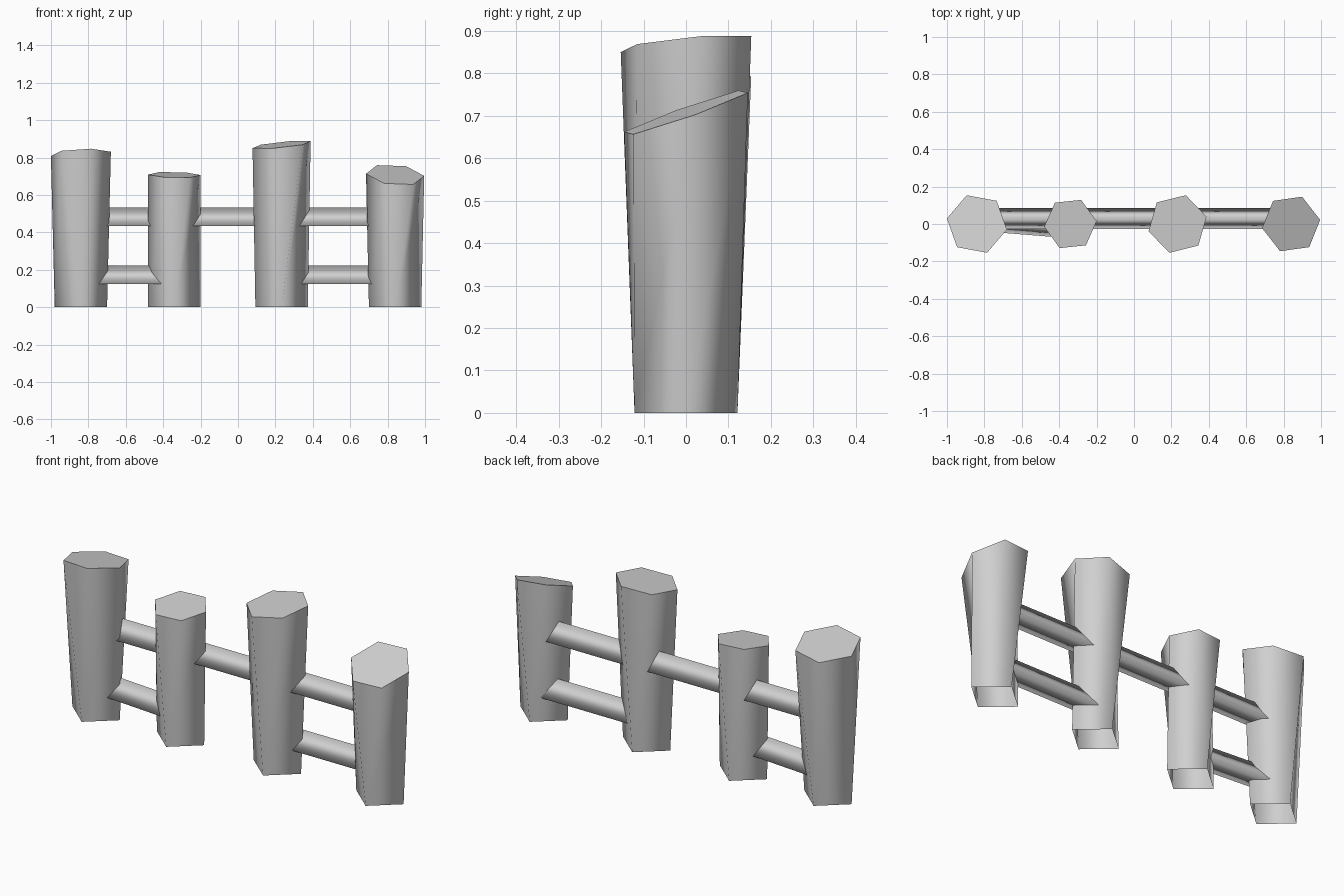
import bpy
import bmesh
from math import cos, sin, radians, tau
from mathutils import Vector

cube = bpy.data.objects.get("Cube")
if cube:
    bpy.data.objects.remove(cube, do_unlink=True)

grey = bpy.data.materials.new("plain_grey")
grey.use_nodes = True
GREY = (0.63, 0.63, 0.63, 1.0)
grey.diffuse_color = GREY
grey.node_tree.nodes["Principled BSDF"].inputs["Base Color"].default_value = GREY


def tube(name, start, end, cap_end=False):
    """Join two rings of points with smooth sides and an optional flat, sharp cap."""
    bm = bmesh.new()
    a = [bm.verts.new(p) for p in start]
    b = [bm.verts.new(p) for p in end]
    n = len(a)
    for i in range(n):
        j = (i + 1) % n
        bm.faces.new((a[i], a[j], b[j], b[i])).smooth = True
    if cap_end:
        cap = bm.faces.new(b)
        cap.smooth = False
        for edge in cap.edges:
            edge.smooth = False
    bmesh.ops.remove_doubles(bm, verts=bm.verts[:], dist=0.001)
    mesh = bpy.data.meshes.new(name)
    bm.to_mesh(mesh)
    bm.free()
    mesh.materials.append(grey)
    obj = bpy.data.objects.new(name, mesh)
    bpy.context.collection.objects.link(obj)


def circle(sides, radius, turn):
    """Points of a regular polygon as pairs."""
    angles = [radians(turn) + tau * i / sides for i in range(sides)]
    return [(radius * cos(t), radius * sin(t)) for t in angles]


def post(name, x, height, radius, turn, slope_x, slope_y):
    """Post with a slanted hexagonal top whose sides merge into an open diamond foot."""
    foot = [Vector((x + (u if abs(v) < 0.01 else 0), v, 0))
            for u, v in circle(6, 0.14, 0)]
    top = [Vector((x + u, v, height + slope_x * u + slope_y * v))
           for u, v in circle(6, radius, turn)]
    tube(name, foot, top, cap_end=True)


def rail(name, x0, x1, y0, y1, z):
    """Three-sided rail with its ridge upwards."""
    section = circle(3, 0.065, 90)
    tube(name, [Vector((x0, y0 + u, z + v)) for u, v in section],
         [Vector((x1, y1 + u, z + v)) for u, v in section])


# Posts, from the model's right to its left
X = (-0.84, -0.34, 0.233, 0.84)
post("right_end_post", X[0], 0.82, 0.163, -10.5, 0.04, -0.165)
post("right_middle_post", X[1], 0.708, 0.141, 6, -0.02, 0.11)
post("left_middle_post", X[2], 0.869, 0.16, 14, 0.098, 0.096)
post("left_end_post", X[3], 0.708, 0.157, 8, -0.085, 0.35)

# Upper rails between neighbouring posts
for side, x0, x1 in zip(("right", "middle", "left"), X, X[1:]):
    rail(side + "_upper_rail", x0, x1, 0.03, 0.03, 0.467)

# Lower rails in the two outer gaps
rail("right_lower_rail", X[0], X[1], 0.02, -0.02, 0.158)
rail("left_lower_rail", X[2], X[3], 0.03, 0.03, 0.158)
